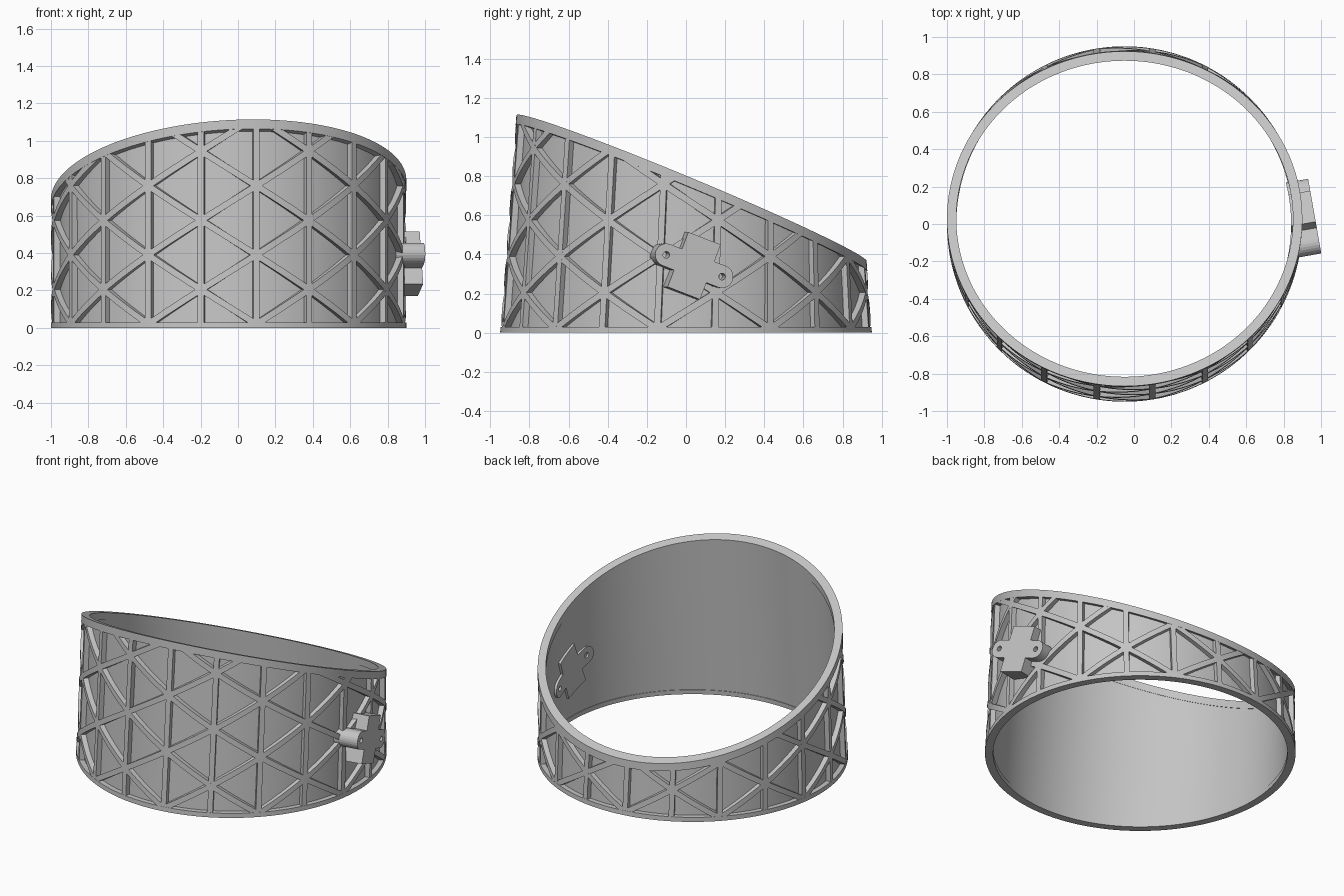
import bpy, bmesh, math
from mathutils import Vector

if "Cube" in bpy.data.objects:
    bpy.data.objects.remove(bpy.data.objects["Cube"])

CX = -0.05            # ring axis in x
R_OUT, R_IN = 0.95, 0.90
COLS = 20             # lattice columns
STEP = 2 * math.pi / COLS
PITCH = 0.37          # vertical spacing of lattice nodes

grey = bpy.data.materials.new("plain grey")
grey.diffuse_color = (0.55, 0.55, 0.55, 1)
grey.use_nodes = True
grey.node_tree.nodes["Principled BSDF"].inputs["Base Color"].default_value = grey.diffuse_color


def top_point(a, r):
    """Point of the slanted upper edge at angle a."""
    y = 0.028 + (r - 0.055) * math.sin(a)
    z = 0.74 + 0.055 * r * math.cos(a) - 0.416 * (y - 0.025)
    return Vector((CX + r * math.cos(a), y, z))


def wall_point(a, z, r):
    """Point on the band lofted from the flat base to the slanted top."""
    base = Vector((CX + r * math.cos(a), r * math.sin(a), 0))
    top = top_point(a, r)
    return base.lerp(top, z / top.z)


def finish(name, bm, smooth=True):
    bmesh.ops.recalc_face_normals(bm, faces=bm.faces)
    mesh = bpy.data.meshes.new(name)
    bm.to_mesh(mesh)
    bm.free()
    ob = bpy.data.objects.new(name, mesh)
    bpy.context.collection.objects.link(ob)
    mesh.materials.append(grey)
    if smooth:
        bpy.ops.object.select_all(action='DESELECT')
        ob.select_set(True)
        bpy.context.view_layer.objects.active = ob
        bpy.ops.object.shade_smooth_by_angle(angle=math.radians(30))
    return ob


def sweep(bm, sections, closed=False):
    """Skin a run of four-cornered sections."""
    rows = [[bm.verts.new(p) for p in s] for s in sections]
    n = len(rows)
    for i in range(n if closed else n - 1):
        a, b = rows[i], rows[(i + 1) % n]
        for j in range(4):
            k = (j + 1) % 4
            bm.faces.new((a[j], a[k], b[k], b[j]))
    if not closed:
        bm.faces.new(rows[0])
        bm.faces.new(rows[-1])


def band(name, r0, r1, low, high, n=180):
    """Closed ring; low and high give z from the local top height."""
    bm = bmesh.new()
    sections = []
    for i in range(n):
        a = 2 * math.pi * i / n
        s = []
        for r, f in ((r0, low), (r1, low), (r1, high), (r0, high)):
            s.append(wall_point(a, f(top_point(a, r).z), r))
        sections.append(s)
    sweep(bm, sections, True)
    return finish(name, bm)


# Thin inner wall and the thicker rims at both ends
band("wall", 0.904, 0.917, lambda t: 0.01, lambda t: t - 0.02)
band("bottom_rim", R_IN, R_OUT, lambda t: 0, lambda t: 0.03)
band("top_rim", R_IN, R_OUT, lambda t: t - 0.05, lambda t: t)

# Raised triangular lattice
RIB_IN, RIB_OUT, HALF = 0.909, 0.949, 0.017


def rib(bm, path, da, dz):
    """Bar along (angle, z) points, widened by +-(da, dz), cut off at the rim."""
    sections = []
    for a, z in path:
        if z > top_point(a, R_OUT).z - 0.01:
            continue
        s = []
        for sign, r in ((-1, RIB_IN), (1, RIB_IN), (1, RIB_OUT), (-1, RIB_OUT)):
            aa = a + sign * da
            zz = min(max(z + sign * dz, 0.005), top_point(aa, r).z - 0.01)
            s.append(wall_point(aa, zz, r))
        sections.append(s)
    if len(sections) > 1:
        sweep(bm, sections)


bm = bmesh.new()
slope = math.atan2(PITCH / 2, STEP * R_OUT)
for i in range(COLS):
    a = -math.pi / 2 + STEP * (i + 0.5)
    rib(bm, [(a, 0.01), (a, top_point(a, R_OUT).z - 0.02)], HALF / R_OUT, 0)
    for m in range(4):
        z = 0.02 + PITCH * m + (PITCH / 2 if i % 2 else 0)
        for d in (1, -1):
            if z + d * PITCH / 2 < 0:
                continue
            path = [(a + STEP * k / 10, z + d * PITCH / 2 * k / 10) for k in range(11)]
            rib(bm, path, -d * HALF * math.sin(slope) / R_OUT, HALF * math.cos(slope))
finish("lattice_ribs", bm)

# Cross-shaped mounting block on the right, its face turned ten degrees
TURN = math.radians(10)
normal = Vector((math.cos(TURN), math.sin(TURN), 0))
tangent = Vector((-math.sin(TURN), math.cos(TURN), 0))
tilt = math.radians(-21)
axis = Vector((CX, 0, 0))


def block_point(u, v, d):
    s = -0.135 + u * math.cos(tilt) - v * math.sin(tilt)
    z = 0.342 + u * math.sin(tilt) + v * math.cos(tilt)
    return axis + normal * d + tangent * s + Vector((0, 0, z))


def prism(name, outline, d0, d1):
    bm = bmesh.new()
    lo = [bm.verts.new(block_point(u, v, d0)) for u, v in outline]
    hi = [bm.verts.new(block_point(u, v, d1)) for u, v in outline]
    bm.faces.new(lo)
    bm.faces.new(hi)
    for i in range(len(lo)):
        j = (i + 1) % len(lo)
        bm.faces.new((lo[i], lo[j], hi[j], hi[i]))
    return finish(name, bm, False)


EAR, REACH, BW, BH = 0.058, 0.155, 0.09, 0.15
arc = [(REACH + EAR * math.cos(t), EAR * math.sin(t))
       for t in (math.radians(-90 + 15 * k) for k in range(13))]
half = [(BW, -BH), (BW, -EAR)] + arc + [(BW, EAR), (BW, BH)]
block = prism("mounting_block", half + [(-u, -v) for u, v in half], 0.75, 1.008)

# Cutters: ear holes and the round inside of the band
cutters = []
for side in (-1, 1):
    hole = [(side * REACH + 0.017 * math.cos(t), 0.017 * math.sin(t))
            for t in (math.tau * k / 20 for k in range(20))]
    cutters.append(prism("hole_cutter", hole, 0.6, 1.2))
bm = bmesh.new()
bmesh.ops.create_cone(bm, cap_ends=True, segments=180, radius1=0.89, radius2=0.89, depth=2)
bmesh.ops.translate(bm, verts=bm.verts, vec=(CX, 0, 0.3))
cutters.append(finish("inside_cutter", bm, False))
for c in cutters:
    mod = block.modifiers.new("cut", 'BOOLEAN')
    mod.operation = 'DIFFERENCE'
    mod.solver = 'EXACT'
    mod.object = c
bpy.context.view_layer.objects.active = block
for mod in list(block.modifiers):
    bpy.ops.object.modifier_apply(modifier=mod.name)
for c in cutters:
    bpy.data.objects.remove(c)
